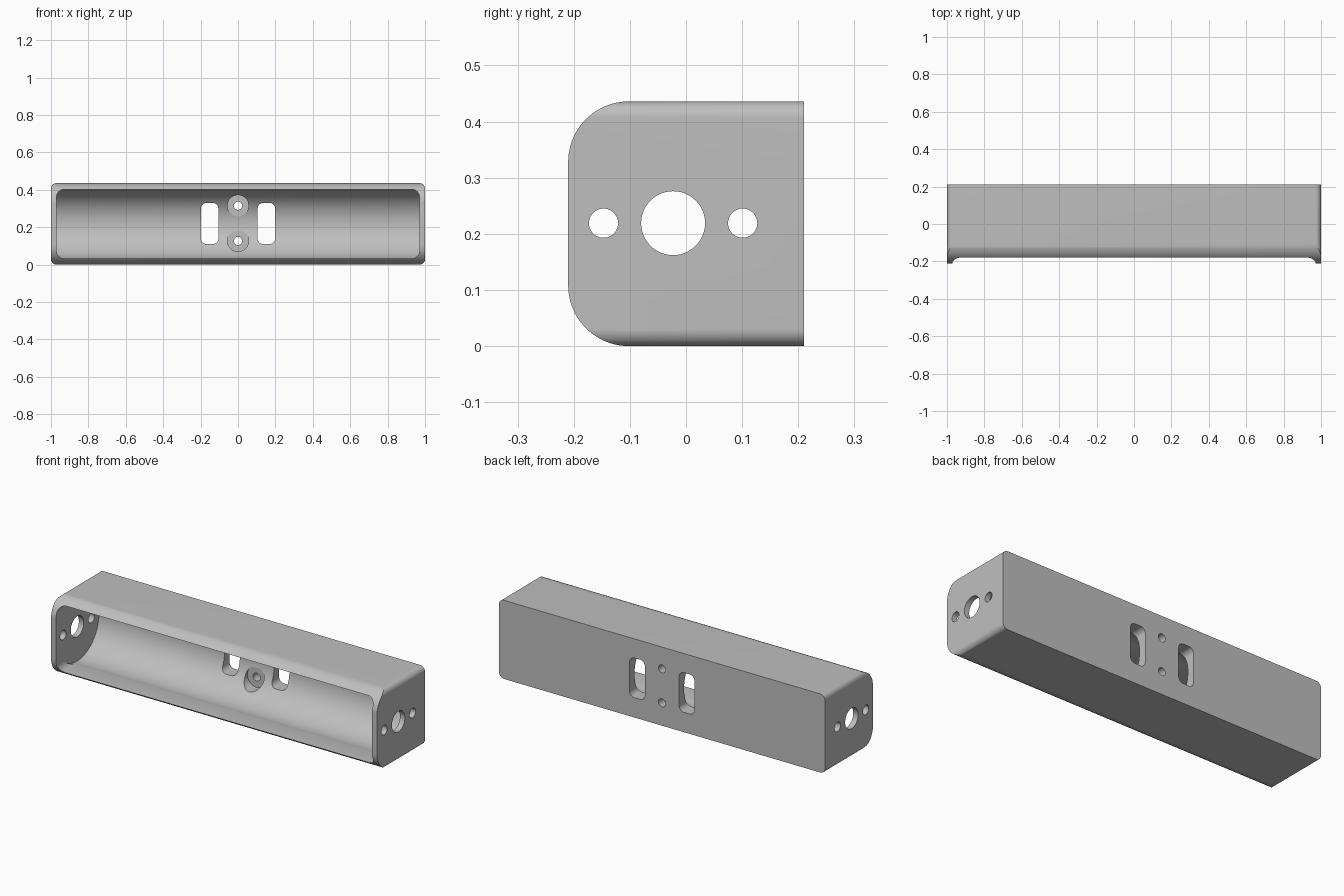
import bpy, bmesh, math
from mathutils import Matrix, Vector

cube = bpy.data.objects.get("Cube")
if cube:
    bpy.data.objects.remove(cube, do_unlink=True)

grey = bpy.data.materials.new("plain_grey")
grey.use_nodes = True
COLOUR = (0.52, 0.52, 0.52, 1)
grey.diffuse_color = COLOUR
grey.node_tree.nodes["Principled BSDF"].inputs["Base Color"].default_value = COLOUR


def rounded(u0, u1, v0, v1, radii, steps=12):
    """Rounded rectangle; radii run anticlockwise from the low corner."""
    pts = []
    corners = [(u0, v0, 1, 1), (u1, v0, -1, 1), (u1, v1, -1, -1), (u0, v1, 1, -1)]
    for k, ((u, v, su, sv), r) in enumerate(zip(corners, radii)):
        if r == 0:
            pts.append((u, v))
            continue
        for i in range(steps + 1):
            a = math.pi * (1 + k / 2 + i / steps / 2)
            pts.append((u + su * r + r * math.cos(a), v + sv * r + r * math.sin(a)))
    return pts


def circle(u, v, r, n=48):
    return [(u + r * math.cos(2 * math.pi * i / n), v + r * math.sin(2 * math.pi * i / n))
            for i in range(n)]


def prism(name, outline, axis, start, end):
    """Extrude an outline along x (outline in y, z) or along y (outline in x, z)."""
    bm = bmesh.new()
    place = (lambda u, v: (start, u, v)) if axis == "x" else (lambda u, v: (u, start, v))
    face = bm.faces.new([bm.verts.new(place(u, v)) for u, v in outline])
    length = end - start
    move = Vector((length, 0, 0)) if axis == "x" else Vector((0, length, 0))
    out = bmesh.ops.extrude_face_region(bm, geom=[face])
    verts = [g for g in out["geom"] if isinstance(g, bmesh.types.BMVert)]
    bmesh.ops.translate(bm, verts=verts, vec=move)
    bmesh.ops.recalc_face_normals(bm, faces=bm.faces)
    mesh = bpy.data.meshes.new(name)
    bm.to_mesh(mesh)
    bm.free()
    mesh.materials.append(grey)
    obj = bpy.data.objects.new(name, mesh)
    bpy.context.collection.objects.link(obj)
    return obj


def combine(body, tool, operation="DIFFERENCE"):
    """Apply a boolean to the body and discard the cutter."""
    tool.hide_render = True
    mod = body.modifiers.new("cut", "BOOLEAN")
    mod.operation = operation
    mod.solver = "EXACT"
    mod.object = tool
    bpy.context.view_layer.objects.active = body
    bpy.ops.object.modifier_apply(modifier=mod.name)
    bpy.data.objects.remove(tool, do_unlink=True)


HEIGHT, DEPTH = 0.436, 0.21
MID_Z, AXIS_Y = HEIGHT / 2, -0.023

# Housing: large rounds on the front, small rounds along the ends
housing = prism("housing", rounded(-DEPTH, DEPTH, 0, HEIGHT, (0.108, 0, 0, 0.108), 20), "x", -1, 1)
combine(housing, prism("end_rounds", rounded(-1, 1, 0, HEIGHT, [0.03] * 4), "y", -0.4, 0.4),
        "INTERSECT")

# Trough: rounded opening in front, half cylinder behind
combine(housing, prism("opening", rounded(-0.97, 0.97, 0.033, HEIGHT - 0.033, [0.042] * 4),
                       "y", -0.4, AXIS_Y))
combine(housing, prism("trough", circle(AXIS_Y, MID_Z, 0.19, 96), "x", -0.97, 0.97))

# Slots in the back wall
for side in (-1, 1):
    x = side * 0.152
    combine(housing, prism("slot", rounded(x - 0.047, x + 0.047, 0.11, 0.33, [0.03] * 4),
                           "y", 0, 0.4))

# Screw holes with flat counterbores
for z in (0.127, 0.315):
    combine(housing, prism("counterbore", circle(0, z, 0.057), "y", 0, 0.163))
    combine(housing, prism("screw_hole", circle(0, z, 0.022, 32), "y", 0, 0.4))

# Holes through both ends
for y, r in ((AXIS_Y, 0.057), (-0.147, 0.026), (0.101, 0.026)):
    combine(housing, prism("end_hole", circle(y, MID_Z + 0.001, r), "x", -1.2, 1.2))

# Smooth curved walls, crisp edges
bpy.ops.object.select_all(action="DESELECT")
housing.select_set(True)
bpy.context.view_layer.objects.active = housing
bpy.ops.object.shade_smooth_by_angle(angle=math.radians(25))
